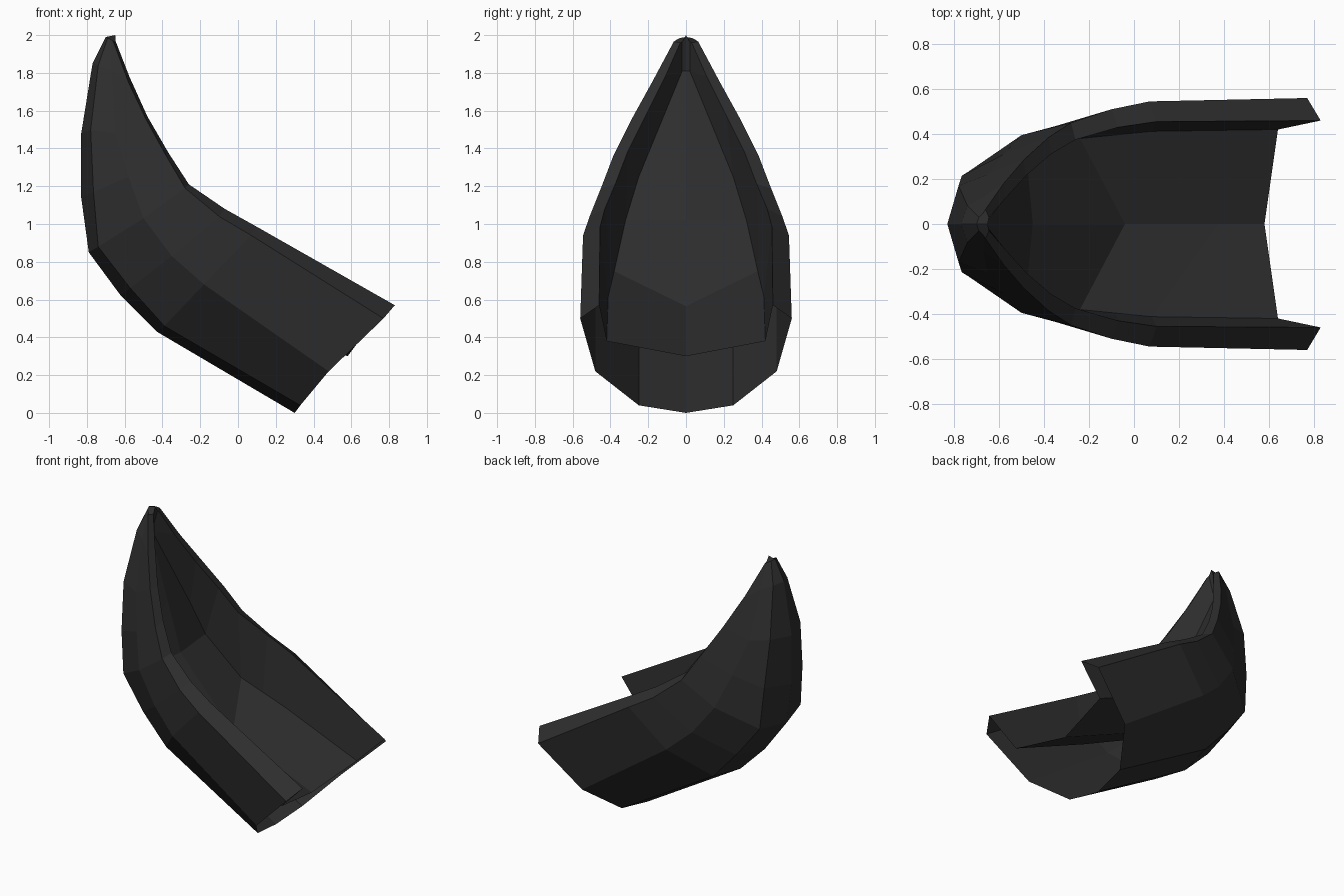
import bpy
import bmesh
from mathutils import Vector

STATIONS = 8

# Remove the default object
default = bpy.data.objects.get("Cube")
if default:
    bpy.data.objects.remove(default, do_unlink=True)

# Single dark material
charcoal = bpy.data.materials.new("charcoal")
charcoal.use_nodes = True
colour = (0.027, 0.027, 0.027, 1)
charcoal.diffuse_color = colour
shader = next(n for n in charcoal.node_tree.nodes if n.type == "BSDF_PRINCIPLED")
shader.inputs["Base Color"].default_value = colour
shader.inputs["Roughness"].default_value = 0.7


def guide(keys):
    """Lengthwise guide line: fill the stations between key points linearly."""
    marks = sorted(keys)
    line = []
    for station in range(STATIONS):
        low = max(m for m in marks if m <= station)
        high = min(m for m in marks if m >= station)
        t = (station - low) / (high - low) if high > low else 0
        line.append(Vector(keys[low]).lerp(Vector(keys[high]), t))
    return line


def path(*points):
    return guide(dict(enumerate(points)))


def finish(name, bm):
    """Turn a half mesh into a flat-shaded object mirrored across the middle."""
    mesh = bpy.data.meshes.new(name)
    bm.to_mesh(mesh)
    bm.free()
    mesh.materials.append(charcoal)
    obj = bpy.data.objects.new(name, mesh)
    bpy.context.collection.objects.link(obj)
    mirror = obj.modifiers.new("mirror_sides", "MIRROR")
    mirror.use_axis = (False, True, False)
    mirror.merge_threshold = 0.001
    return obj


def loft(name, guides):
    """Skin neighbouring guide lines with quads."""
    bm = bmesh.new()
    rows = [[bm.verts.new(p) for p in line] for line in guides]
    for first, second in zip(rows, rows[1:]):
        for s in range(STATIONS - 1):
            bm.faces.new((first[s], first[s + 1], second[s + 1], second[s]))
    return finish(name, bm)


# Outer guide lines, from the keel up to the rim, open end to tip
keel = path((.3, 0, 0), (-.43, 0, .43), (-.62, 0, .62), (-.79, 0, .85),
            (-.83, 0, 1.14), (-.83, 0, 1.48), (-.77, 0, 1.85), (-.7, 0, 1.99))
bilge = path((.33, .25, .04), (-.39, .25, .46), (-.57, .25, .66), (-.74, .23, .88),
             (-.765, .215, 1.17), (-.78, .17, 1.5), (-.74, .08, 1.84), (-.69, .03, 1.985))
side = path((.48, .48, .22), (-.18, .48, .68), (-.35, .435, .83), (-.5, .395, 1.03),
            (-.58, .31, 1.25), (-.65, .22, 1.48), (-.67, .12, 1.81), (-.67, .05, 1.975))
shoulder = path((.77, .56, .5), (.07, .545, .94), (-.1, .51, 1.04), (-.28, .45, 1.19),
                (-.38, .385, 1.36), (-.49, .285, 1.56), (-.58, .18, 1.75), (-.66, .065, 1.965))
rim = path((.83, .46, .57), (.1, .455, .985), (-.07, .43, 1.08), (-.26, .375, 1.21),
           (-.37, .31, 1.38), (-.48, .215, 1.57), (-.575, .11, 1.78), (-.645, .03, 1.96))

# Inner guide lines: where the wall meets the floor, and the floor's middle
floor_edge = guide({0: (.64, .42, .38), 1: (.08, .412, .615), 3: (-.24, .38, .75),
                    4: (-.48, .32, 1.02), 5: (-.55, .25, 1.25),
                    6: (-.69, .02, 1.81), 7: (-.647, .02, 1.965)})
floor_middle = guide({0: (.58, 0, .3), 3: (-.04, 0, .565), 4: (-.45, 0, 1.02),
                      5: (-.55, 0, 1.35), 6: (-.69, 0, 1.81), 7: (-.65, 0, 2)})

# Outer shell with its rim, and the inner lining
loft("outer_shell", [keel, bilge, side, shoulder, rim])
loft("inner_lining", [rim, floor_edge, floor_middle])

# Small cap closing the tip
bm = bmesh.new()
ends = [line[-1] for line in (keel, bilge, side, shoulder, rim, floor_edge, floor_middle)]
bm.faces.new([bm.verts.new(p) for p in reversed(ends)])
finish("tip_cap", bm)
